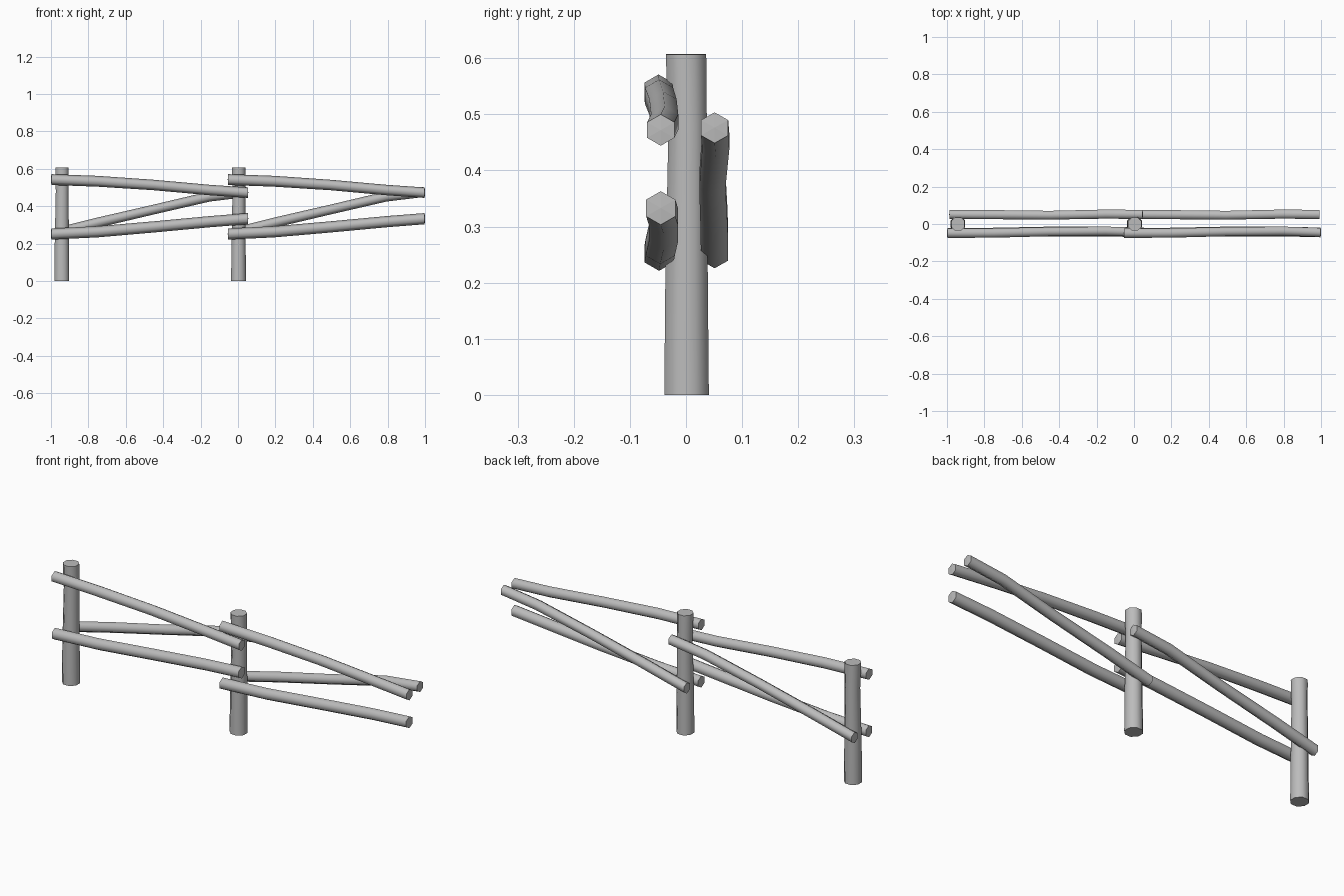
import bpy, bmesh, math
from mathutils import Vector

if "Cube" in bpy.data.objects:
    bpy.data.objects.remove(bpy.data.objects["Cube"])

wood = bpy.data.materials.new("grey_wood")
wood.diffuse_color = (0.5, 0.5, 0.5, 1)
wood.use_nodes = True
wood.node_tree.nodes["Principled BSDF"].inputs["Base Color"].default_value = wood.diffuse_color


def log(name, stations, sides, turn, bulge, offset):
    """Sweep a polygon through (x, y, z, radius) stations, with domed flat-shaded ends."""
    bm = bmesh.new()
    pts = [Vector(s[:3]) + Vector((offset, 0, 0)) for s in stations]
    axis = (pts[-1] - pts[0]).normalized()
    u = Vector((0, 1, 0))
    v = axis.cross(u).normalized()
    upright = abs(axis.z) > 0.9
    rings = []
    for p, s in zip(pts, stations):
        ring = []
        for i in range(sides):
            a = turn + 2 * math.pi * i / sides
            d = (u * math.cos(a) + v * math.sin(a)) * s[3]
            if not upright:
                d.x = 0  # rail ends are cut square to x
            ring.append(bm.verts.new(p + d))
        rings.append(ring)
    for a, b in zip(rings, rings[1:]):
        for i in range(sides):
            j = (i + 1) % sides
            bm.faces.new((a[i], a[j], b[j], b[i])).smooth = True
    for ring, p, sgn in ((rings[0], pts[0], -1), (rings[-1], pts[-1], 1)):
        c = bm.verts.new(p + axis * bulge * sgn)
        for i in range(sides):
            bm.faces.new((ring[i], ring[(i + 1) % sides], c))
            bm.edges.get((ring[i], ring[(i + 1) % sides])).smooth = False
    bmesh.ops.recalc_face_normals(bm, faces=bm.faces)
    me = bpy.data.meshes.new(name)
    bm.to_mesh(me)
    bm.free()
    me.materials.append(wood)
    ob = bpy.data.objects.new(name, me)
    bpy.context.collection.objects.link(ob)


# Stations of one fence bay: x, y, z, radius
post = [(-0.942, 0.001, 0, 0.043), (-0.942, 0.001, 0.2, 0.041),
        (-0.940, 0.003, 0.48, 0.037), (-0.941, 0.000, 0.607, 0.039)]
top_rail = [(-0.998, -0.049, 0.542, 0.029), (-0.75, -0.048, 0.533, 0.029),
            (-0.45, -0.041, 0.513, 0.028), (-0.15, -0.038, 0.486, 0.028),
            (0.053, -0.045, 0.472, 0.028)]
lower_rail = [(-0.998, -0.048, 0.251, 0.030), (-0.75, -0.046, 0.263, 0.030),
              (-0.45, -0.040, 0.289, 0.030), (-0.15, -0.040, 0.317, 0.030),
              (0.053, -0.045, 0.333, 0.030)]
brace = [(-0.986, 0.051, 0.253, 0.028), (-0.75, 0.050, 0.312, 0.028),
         (-0.45, 0.047, 0.382, 0.027), (-0.15, 0.053, 0.452, 0.028),
         (0.046, 0.051, 0.476, 0.028)]

# Two identical bays side by side
for bay, dx in (("left", 0), ("right", 0.945)):
    log(bay + "_post", post, 8, math.pi / 8, 0.0, dx)
    log(bay + "_top_rail", top_rail, 6, math.pi / 6, 0.002, dx)
    log(bay + "_lower_rail", lower_rail, 6, math.pi / 6, 0.002, dx)
    log(bay + "_diagonal_brace", brace, 6, math.pi / 6, 0.002, dx)
